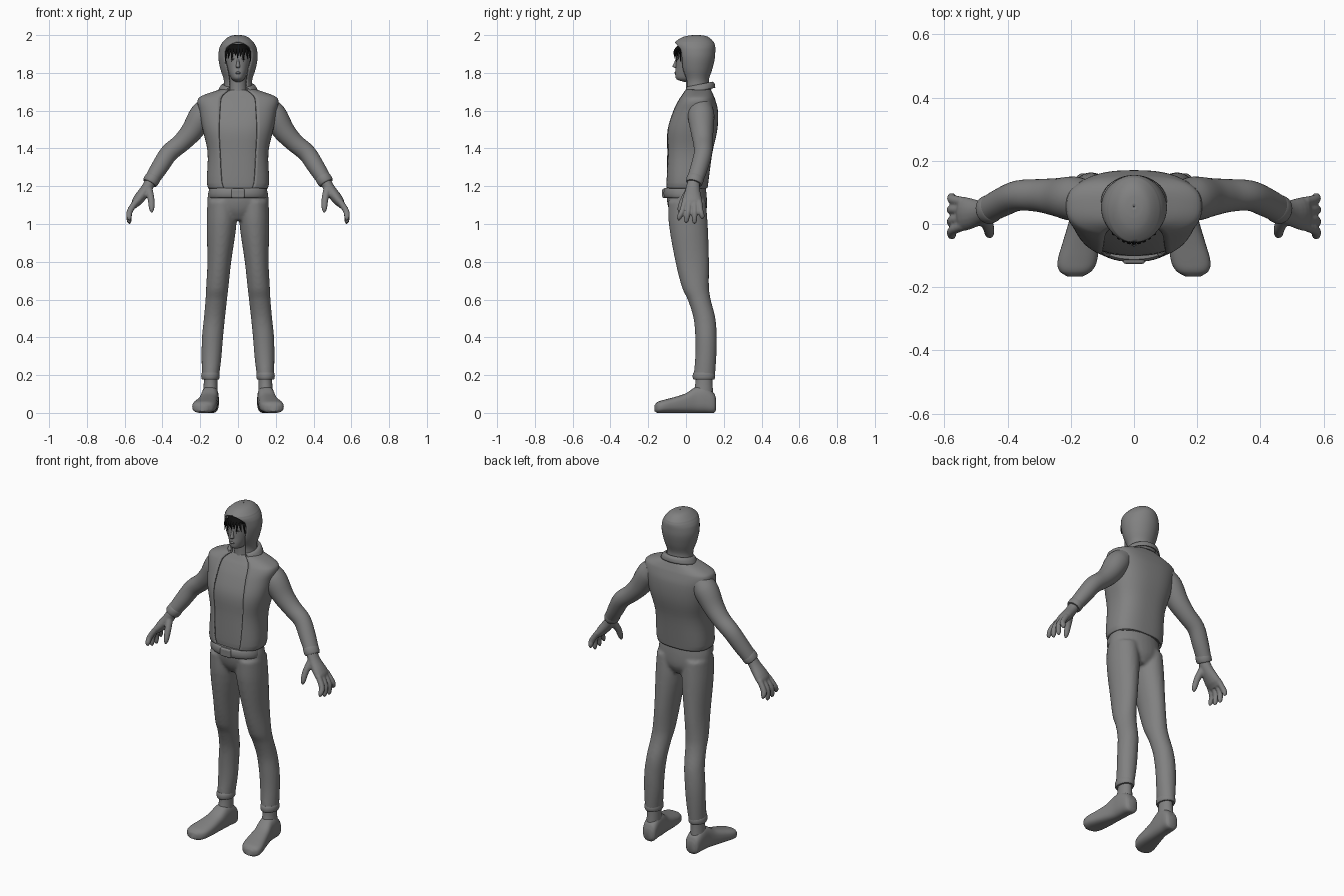
import bpy, bmesh, math, random
from mathutils import Vector

X, Y, Z = Vector((1, 0, 0)), Vector((0, 1, 0)), Vector((0, 0, 1))
random.seed(4)


def material(name, v):
    m = bpy.data.materials.new(name)
    m.diffuse_color = (v, v, v, 1)
    return m


grey, black = material("dark_grey", .22), material("hair_black", .005)


def smooth_rows(rows, sub):
    # Spline through the rows, spaced by distance between their centres
    s = [0]
    for p, q in zip(rows, rows[1:]):
        s.append(s[-1] + max((Vector(q[:3]) - Vector(p[:3])).length, .001))
    last = len(rows) - 1

    def slope(i, k):
        a, b = max(i - 1, 0), min(i + 1, last)
        return (rows[b][k] - rows[a][k]) / (s[b] - s[a])
    out = []
    for i in range(last):
        d = s[i + 1] - s[i]
        for j in range(sub):
            t = j / sub
            out.append([(2*t**3 - 3*t*t + 1) * rows[i][k] + (t**3 - 2*t*t + t) * d * slope(i, k)
                        + (3*t*t - 2*t**3) * rows[i + 1][k] + (t**3 - t*t) * d * slope(i + 1, k)
                        for k in range(len(rows[0]))])
    return out + [list(rows[-1])]


def loft(bm, rows, ref=X, axis=Z, power=2, n=32, sub=4):
    # Row: centre x, y, z, half width, half depth and optionally half of a front gap
    gapped = len(rows[0]) == 6
    rows = smooth_rows(rows, sub)
    rings = []
    for i, r in enumerate(rows):
        c = Vector(r[:3])
        t = axis or (Vector(rows[min(i + 1, len(rows) - 1)][:3]) - Vector(rows[max(i - 1, 0)][:3])).normalized()
        u = (ref - t * ref.dot(t)).normalized()
        v = t.cross(u)
        a, b = max(r[3], .0008), max(r[4], .0008)
        p0 = math.asin(min(max(r[5] / a, 0), .95) ** (power / 2)) if gapped else 0
        ring = []
        for j in range(n + (1 if gapped else 0)):
            f = p0 + (2 * math.pi - 2 * p0) * j / n
            sx, cy = math.sin(f), math.cos(f)
            ring.append(bm.verts.new(c + u * a * math.copysign(abs(sx) ** (2 / power), sx)
                                     - v * b * math.copysign(abs(cy) ** (2 / power), cy)))
        rings.append(ring)
    for p, q in zip(rings, rings[1:]):
        for j in range(n):
            k = j + 1 if gapped else (j + 1) % n
            bm.faces.new((p[j], p[k], q[k], q[j]))
    if not gapped:
        bm.faces.new(rings[0])
        bm.faces.new(rings[-1])


def build(name, parts, mirror=False, shell=0, voxel=0, mat=grey, tilt=0, **kw):
    bm = bmesh.new()
    for rows in parts:
        loft(bm, rows, **kw)
        if mirror:
            loft(bm, [(-r[0], *r[1:]) for r in rows], **kw)
    for v in bm.verts:
        v.co.z += (v.co.y - .065) * tilt
    bmesh.ops.remove_doubles(bm, verts=bm.verts, dist=.0001)
    bmesh.ops.recalc_face_normals(bm, faces=bm.faces)
    for f in bm.faces:
        f.smooth = True
    me = bpy.data.meshes.new(name)
    bm.to_mesh(me)
    bm.free()
    me.set_sharp_from_angle(angle=math.radians(45))
    me.materials.append(mat)
    ob = bpy.data.objects.new(name, me)
    bpy.context.collection.objects.link(ob)
    if shell:
        m = ob.modifiers.new("shell", 'SOLIDIFY')
        m.thickness, m.offset = shell, 0
    if voxel:
        m = ob.modifiers.new("merge", 'REMESH')
        m.mode, m.voxel_size, m.use_smooth_shade = 'VOXEL', voxel, True
        m = ob.modifiers.new("soften", 'SMOOTH')
        m.factor, m.iterations = .5, 4
    return ob


# Open jacket and the shirt under it
jacket = [(0, .002, 1.19, .153, .107, .075), (0, .003, 1.22, .16, .11, .085), (0, .015, 1.38, .156, .12, .095),
          (0, .029, 1.5, .182, .132, .10), (0, .048, 1.6, .2, .116, .095), (0, .057, 1.66, .208, .092, .09),
          (0, .06, 1.682, .17, .08, .08), (0, .062, 1.71, .085, .065, .05)]
build("jacket", [jacket], shell=.01, power=2.6, n=48)
build("shirt", [[(x, y, z, a - .008, b - .006) for x, y, z, a, b, g in jacket]], power=2.6, n=48)

# Folded collar, higher at the back
build("collar", [[(0, .062, 1.70, .08, .07, .05), (0, .064, 1.735, .076, .072, .045),
                  (0, .066, 1.73, .088, .08, .055), (0, .066, 1.703, .102, .085, .07)]],
      shell=.008, tilt=.2, sub=3)

# Sleeves and cuffs
build("sleeves", [[(.15, .08, 1.62, .06, .06), (.19, .08, 1.575, .07, .068), (.245, .085, 1.49, .06, .058),
                   (.30, .09, 1.43, .052, .05), (.365, .09, 1.375, .048, .048), (.415, .07, 1.30, .046, .045),
                   (.463, .045, 1.225, .043, .038)]], mirror=True, ref=Y, axis=None)
build("sleeve_cuffs", [[(.446, .052, 1.252, .041, .038), (.45, .05, 1.245, .045, .041),
                        (.464, .044, 1.222, .045, .041), (.468, .042, 1.215, .041, .037)]],
      mirror=True, ref=Y, axis=None, sub=2)

# Hands: palm, four fingers and thumb merged
hand = [[(.455, .043, 1.24, .032, .028), (.485, .036, 1.185, .038, .03), (.535, .032, 1.12, .054, .027),
         (.552, .032, 1.09, .048, .013)],
        [(.475, .025, 1.19, .022, .022), (.46, -.012, 1.13, .018, .018), (.457, -.032, 1.08, .014, .014),
         (.456, -.037, 1.06, .005, .005)]]
for y0, y1, z in ((-.005, -.037, 1.018), (.02, .002, 1.004), (.046, .045, 1.0), (.07, .086, 1.025)):
    hand.append([(.54, y0, 1.12, .016, .016), (.574, (y0 + y1) / 2, 1.065, .015, .016),
                 (.576, y1, z + .015, .013, .013), (.572, y1, z, .005, .005)])
build("hands", hand, mirror=True, voxel=.005, ref=Y, axis=None, n=16)

# Trousers: hips and legs merged
hips = [(0, .003, 1.21, .148, .1), (0, .005, 1.13, .162, .106), (0, .01, 1.07, .14, .098), (0, .012, 1.02, .06, .07)]
leg = [(.086, .005, 1.12, .076, .1), (.087, .012, 1, .079, .103), (.099, .033, .8, .063, .089),
       (.11, .051, .66, .059, .071), (.115, .07, .6, .057, .061), (.125, .098, .5, .056, .058),
       (.135, .106, .4, .056, .057), (.14, .105, .3, .053, .056), (.146, .096, .185, .045, .057)]
mirrored = [(-r[0], *r[1:]) for r in leg]
build("trousers", [hips, leg, mirrored], voxel=.009)
build("trouser_cuffs", [[(.146, .095, .215, .044, .054), (.146, .095, .205, .048, .059),
                         (.146, .095, .185, .048, .059), (.146, .095, .177, .044, .055)]], mirror=True, sub=2)

# Belt, standing out at the front only, and buckle
build("belt", [[(0, -.012, 1.138, .148, .1), (0, -.013, 1.146, .153, .106),
                (0, -.013, 1.18, .15, .106), (0, -.012, 1.19, .145, .1)]], sub=2, n=48, power=2.2)
bpy.ops.mesh.primitive_cube_add(size=1, location=(0, -.115, 1.162))
buckle = bpy.context.object
buckle.name = "buckle"
buckle.scale = (.07, .022, .05)
bpy.ops.object.transform_apply(location=False, rotation=False)
buckle.data.materials.append(grey)
bevel = buckle.modifiers.new("round", 'BEVEL')
bevel.width, bevel.segments = .009, 3

# Ankles and shoes
build("ankles", [[(.145, .095, .23, .034, .045), (.145, .095, .16, .036, .045), (.147, .09, .09, .04, .055)]],
      mirror=True)
build("shoes", [[(.142, .16, .045, .026, .03), (.143, .148, .052, .04, .052), (.147, .10, .07, .045, .07),
                 (.15, .05, .068, .046, .068), (.158, 0, .052, .05, .052), (.168, -.06, .042, .058, .042),
                 (.18, -.12, .034, .062, .034), (.185, -.15, .029, .05, .029), (.187, -.166, .025, .024, .017)]],
      mirror=True, axis=Y, power=2.7)

# Hood with the face opening
build("hood", [[(0, .06, 1.70, .075, .068, .045), (0, .055, 1.76, .071, .062, .045), (0, .052, 1.82, .089, .083, .055),
                (0, .052, 1.88, .1, .097, .068), (0, .049, 1.925, .096, .102, .064), (0, .046, 1.945, .088, .104, .046),
                (0, .045, 1.956, .081, .101, .024), (0, .045, 1.962, .077, .098, 0), (0, .05, 1.984, .053, .07, 0),
                (0, .055, 1.994, .03, .038, 0), (0, .055, 1.997, .001, .001, 0)]],
      shell=.008, n=40)

# Head, neck and facial features
build("head", [[(0, .02, 1.752, .012, .03), (0, .012, 1.765, .032, .06), (0, .018, 1.79, .045, .075),
                (0, .028, 1.83, .058, .082), (0, .032, 1.88, .066, .085), (0, .035, 1.92, .064, .086),
                (0, .04, 1.95, .045, .06), (0, .04, 1.96, .01, .02)]], power=2.2)
build("neck", [[(0, .05, 1.66, .055, .055), (0, .048, 1.72, .046, .048), (0, .045, 1.79, .046, .046)]])
build("nose", [[(0, -.045, 1.88, .005, .006), (0, -.055, 1.85, .008, .01), (0, -.057, 1.833, .012, .014),
                (0, -.05, 1.825, .006, .007)]], n=16)
build("lips", [[(0, -.05, 1.808, .006, .006), (0, -.053, 1.8, .015, .009), (0, -.05, 1.792, .008, .006)]], n=16)
build("eyes", [[(.024, -.042, 1.882, .004, .003), (.025, -.043, 1.874, .013, .008), (.024, -.042, 1.866, .004, .003)]],
      mirror=True, n=16)

# Dark hair and fringe strands
build("hair", [[(0, .032, 1.908, .066, .086), (0, .034, 1.93, .064, .09), (0, .04, 1.953, .048, .078)]], mat=black)
strands = []
for i in range(9):
    x = (i - 4) * .0145
    y = -.053 + x * x * 9
    low = 1.872 + (i % 2) * .018 + random.uniform(-.008, .008) - abs(x) * .3
    strands.append([(x * .9, y + .008, 1.938 - x * x * 6, .010, .007), (x * 1.05, y - .007, 1.913, .008, .006),
                    (x * 1.1 + random.uniform(-.006, .006), y - .006, low, .001, .001)])
build("fringe", strands, mat=black, n=8)
